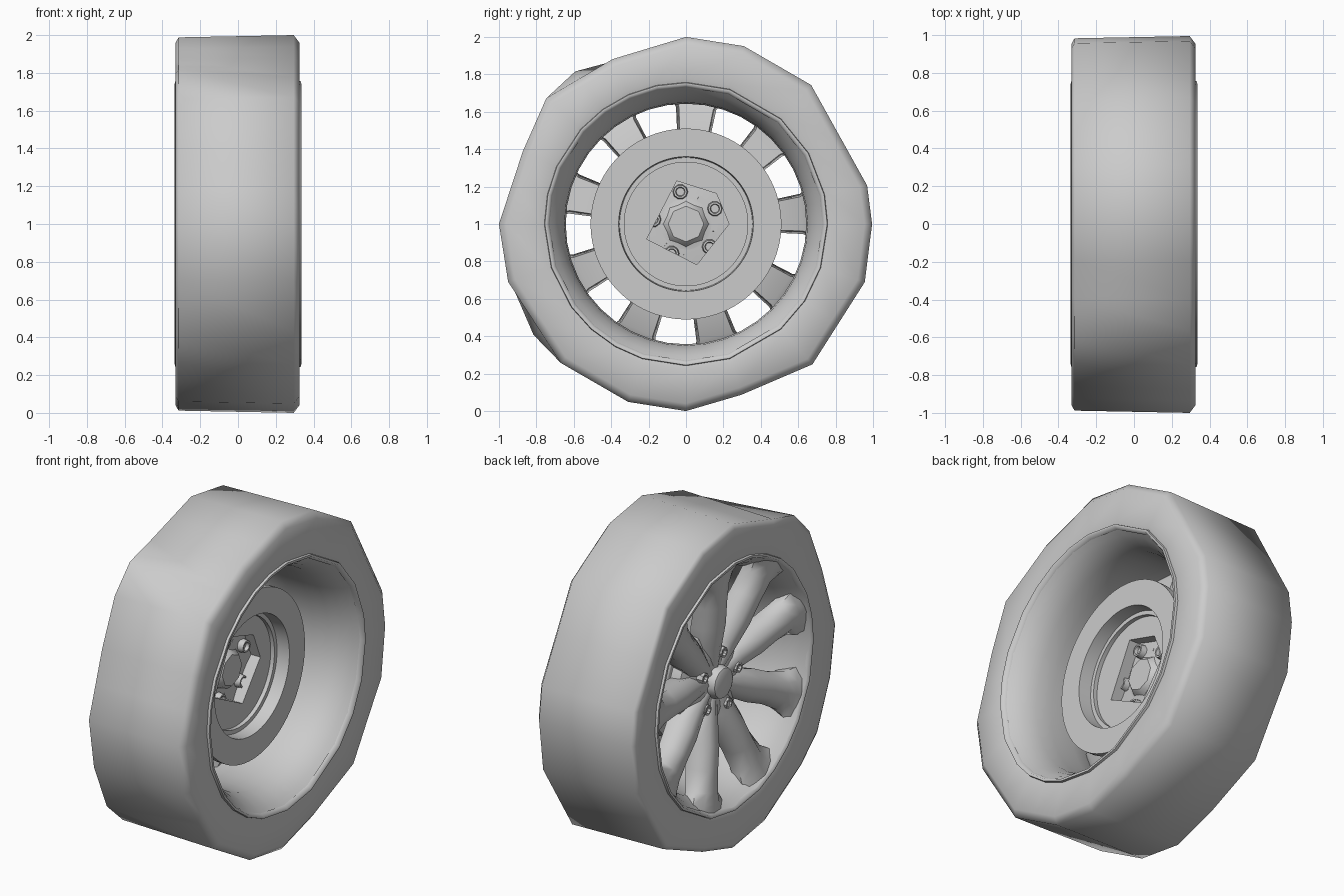
import bpy, bmesh
from math import sin, cos, radians

if "Cube" in bpy.data.objects:
    bpy.data.objects.remove(bpy.data.objects["Cube"])


def finish(name, bm, angle=40):
    bmesh.ops.remove_doubles(bm, verts=bm.verts, dist=1e-5)
    bmesh.ops.recalc_face_normals(bm, faces=bm.faces)
    me = bpy.data.meshes.new(name)
    bm.to_mesh(me)
    bm.free()
    ob = bpy.data.objects.new(name, me)
    bpy.context.collection.objects.link(ob)
    bpy.ops.object.select_all(action='DESELECT')
    bpy.context.view_layer.objects.active = ob
    ob.select_set(True)
    bpy.ops.object.shade_smooth_by_angle(angle=radians(angle))
    return ob


def polygon(points):
    """Radius of a polygon (angle, radius corners) as a function of angle."""
    def radius(a):
        a %= 360
        for i, (a0, r0) in enumerate(points):
            a1, r1 = points[(i + 1) % len(points)]
            if a1 <= a0:
                a1 += 360
            if a0 <= a < a1:
                px, py = r0 * cos(radians(a0)), r0 * sin(radians(a0))
                dx = r1 * cos(radians(a1)) - px
                dy = r1 * sin(radians(a1)) - py
                return (px * dy - py * dx) / (cos(radians(a)) * dy - sin(radians(a)) * dx)
    return radius


def lathe(name, profile, n=40, closed=False, center=(0, 1), angle=40, angles=None):
    """Spin an (x, radius) profile about the axle direction."""
    angles = angles or [360 * k / n for k in range(n)]
    n = len(angles)
    bm = bmesh.new()
    rings = []
    for a in angles:
        ring = []
        for x, r in profile:
            r = r(a) if callable(r) else r
            ring.append(bm.verts.new((x, center[0] + r * cos(radians(a)),
                                      center[1] + r * sin(radians(a)))))
        rings.append(ring)
    m = len(profile)
    for k in range(n):
        p, q = rings[k], rings[(k + 1) % n]
        for j in range(m if closed else m - 1):
            i = (j + 1) % m
            bm.faces.new((p[j], p[i], q[i], q[j]))
    return finish(name, bm, angle)


# Tire with a faceted outline; the inner side cuts two of the corners
corners = [(0, .995), (12, .99), (48, 1), (72, 1), (90, 1), (114, .965),
           (126, 1.02), (138, 1.005), (156, .955), (180, 1), (198, 1),
           (216, 1.02), (228, 1), (252, 1), (270, 1), (288, .96),
           (312, 1.01), (342, 1.005)]
left = polygon(corners)
right = polygon([c for c in corners if c[0] not in (126, 216)])
steps = sorted([c[0] for c in corners] + [30, 102, 168, 240, 327])
lathe("tire", [(-.318, .752), (-.328, .78), (-.33, lambda a: left(a) - .04),
               (-.315, lambda a: left(a) - .012), (.295, right),
               (.325, lambda a: right(a) - .04), (.325, .78), (.318, .752)],
      angles=steps, angle=62)

# Rim barrel and the lips on both sides
lathe("rim_barrel", [(-.325, .735), (-.28, .70), (-.2, .66), (-.08, .643), (.06, .643),
                     (.16, .65), (.23, .675), (.28, .705), (.315, .735)], angle=60)
for side, label in ((-1, "outer"), (1, "inner")):
    lathe("rim_lip_" + label, [(side * .30, .762), (side * .334, .755),
                               (side * .335, .742), (side * .31, .73)],
          angles=steps, angle=70)

# Nine spokes lofted from ridged sections: radius, half width, ridge x, edge x, back x
stations = [(.09, .045, -.22, -.195, -.08), (.22, .082, -.24, -.185, -.09),
            (.36, .096, -.27, -.20, -.11), (.50, .092, -.288, -.22, -.14),
            (.62, .108, -.303, -.245, -.17), (.68, .145, -.312, -.27, -.20),
            (.73, .19, -.32, -.30, -.25)]
bm = bmesh.new()
for s in range(9):
    a = radians(5 + 40 * s)
    rings = []
    for r, w, ridge, edge, back in stations:
        section = [(-w * .85, back), (-w, edge), (-w * .5, ridge + .012), (0, ridge),
                   (w * .5, ridge + .012), (w, edge), (w * .85, back)]
        rings.append([bm.verts.new((x, r * cos(a) - t * sin(a), 1 + r * sin(a) + t * cos(a)))
                      for t, x in section])
    for p, q in zip(rings, rings[1:]):
        for j in range(7):
            bm.faces.new((p[j], p[(j + 1) % 7], q[(j + 1) % 7], q[j]))
    bm.faces.new(rings[0])
    bm.faces.new(rings[-1])
finish("spokes", bm, 60)

# Hub body joining the spokes, with a centre cap on each face
lathe("hub", [(-.21, 0), (-.21, .17), (-.19, .25), (-.165, .31), (-.10, .31),
              (-.07, .24), (-.09, .15), (-.07, .11), (-.07, 0)], n=36)
lathe("center_cap", [(-.263, 0), (-.263, .075), (-.255, .09), (-.20, .10)], n=12)
lathe("hub_back_cap", [(-.04, 0), (-.04, .095), (-.05, .105), (-.08, .125)], n=8)

# Lug nuts outside and matching bolt sleeves inside
for k in range(5):
    a = radians(100 + 72 * k)
    c = (.175 * cos(a), 1 + .175 * sin(a))
    lathe("lug_nut_%d" % k, [(-.19, .034), (-.24, .031), (-.24, .021), (-.225, .017),
                             (-.225, 0)], n=8, center=c)
    lathe("bolt_sleeve_%d" % k, [(-.09, .042), (-.05, .036), (-.05, .026), (-.07, .022),
                                 (-.07, 0)], n=10, center=c)

# Brake disc: outer ring, recessed middle, five-sided opening
opening = polygon([(0, .23), (45, .23), (102, .235), (201, .225), (285, .225)])
lathe("brake_disc", [(.05, .38), (.05, .51), (.095, .51), (.095, .36), (.015, .355),
                     (.015, .33), (-.01, .33), (-.01, opening), (-.08, opening),
                     (-.08, .30), (-.03, .38)], n=120, closed=True, angle=30)
